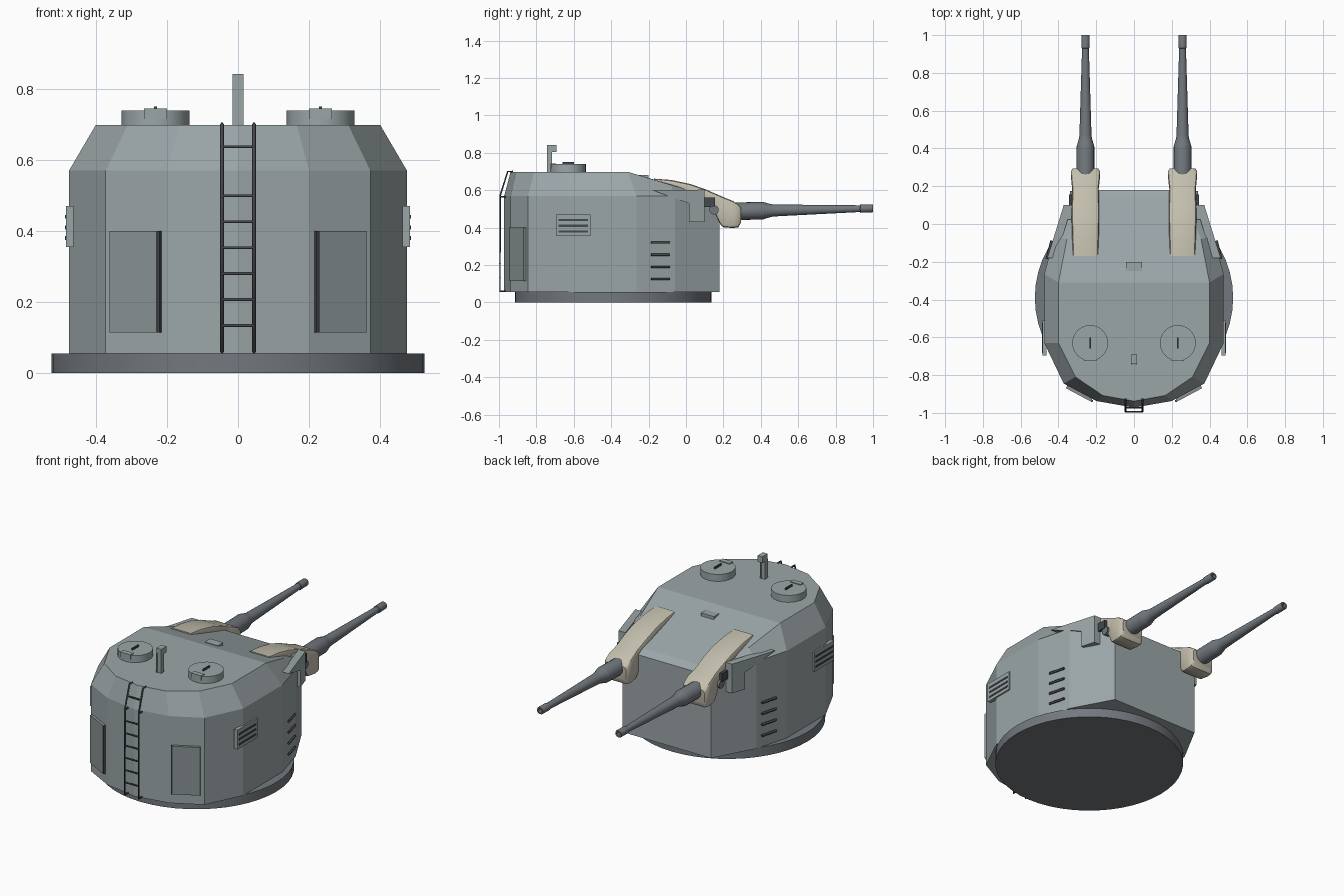
import bpy, bmesh, math
from mathutils import Vector, Matrix

if "Cube" in bpy.data.objects:
    bpy.data.objects.remove(bpy.data.objects["Cube"])


def material(name, rgb):
    m = bpy.data.materials.new(name)
    m.diffuse_color = (*rgb, 1)
    m.use_nodes = True
    m.node_tree.nodes["Principled BSDF"].inputs["Base Color"].default_value = m.diffuse_color
    return m


ARMOUR = material("armour_grey", (0.33, 0.38, 0.39))
PANEL = material("panel_grey", (0.25, 0.29, 0.295))
STEEL = material("gun_steel", (0.17, 0.19, 0.21))
DARK = material("dark_metal", (0.06, 0.065, 0.075))
CANVAS = material("canvas", (0.55, 0.52, 0.42))


def finish(bm, name, mat, smooth=False):
    bmesh.ops.recalc_face_normals(bm, faces=bm.faces[:])
    me = bpy.data.meshes.new(name)
    bm.to_mesh(me)
    bm.free()
    ob = bpy.data.objects.new(name, me)
    bpy.context.collection.objects.link(ob)
    me.materials.append(mat)
    if smooth:
        bpy.ops.object.select_all(action='DESELECT')
        ob.select_set(True)
        bpy.context.view_layer.objects.active = ob
        bpy.ops.object.shade_smooth_by_angle(angle=math.radians(35))
    return ob


def box(name, centre, size, mat, turn=0):
    bm = bmesh.new()
    bmesh.ops.create_cube(bm, size=1, matrix=Matrix.Translation(centre)
                          @ Matrix.Rotation(turn, 4, 'Z') @ Matrix.Diagonal((*size, 1)))
    return finish(bm, name, mat)


def cylinder(name, centre, r, depth, mat, sides, axis='Z'):
    bm = bmesh.new()
    rot = Matrix.Rotation(math.pi / 2, 4, 'Y') if axis == 'X' else Matrix()
    bmesh.ops.create_cone(bm, cap_ends=True, segments=sides, radius1=r, radius2=r, depth=depth,
                          matrix=Matrix.Translation(centre) @ rot)
    return finish(bm, name, mat, True)


def loft(name, rings, mat, smooth=False):
    """Skin closed rings of equal length and cap both ends."""
    bm = bmesh.new()
    vs = [[bm.verts.new(p) for p in r] for r in rings]
    for a, b in zip(vs, vs[1:]):
        for i in range(len(a)):
            j = (i + 1) % len(a)
            bm.faces.new((a[i], a[j], b[j], b[i]))
    bm.faces.new(vs[0][::-1])
    bm.faces.new(vs[-1])
    return finish(bm, name, mat, smooth)


def rod(name, pts, r, mat):
    cu = bpy.data.curves.new(name, 'CURVE')
    cu.dimensions = '3D'
    cu.bevel_depth = r
    cu.bevel_resolution = 1
    cu.use_fill_caps = True
    sp = cu.splines.new('POLY')
    sp.points.add(len(pts) - 1)
    for p, c in zip(sp.points, pts):
        p.co = (*c, 1)
    cu.materials.append(mat)
    ob = bpy.data.objects.new(name, cu)
    bpy.context.collection.objects.link(ob)
    return ob


def mirrored(half):
    """Close a right-hand outline that starts on the centre line at the back."""
    return half + [(-x, y, z) for x, y, z in reversed(half[1:])]


# Turntable ring
cylinder("turntable_ring", (0, -0.39, 0.0275), 0.525, 0.055, STEEL, 48)

# Faceted gun house: walls, sloped shoulder
wall = [(0, -0.972), (0.2, -0.937), (0.372, -0.845), (0.475, -0.63),
        (0.475, -0.265), (0.42, -0.06), (0.29, 0.18)]
shoulder_z = [0.57] * 6 + [0.54]
roof = [(0, -0.938, 0.698), (0.165, -0.908, 0.698), (0.31, -0.81, 0.698), (0.4, -0.63, 0.698),
        (0.4, -0.31, 0.698), (0.355, -0.08, 0.628), (0.265, 0.14, 0.565)]
body = loft("gun_house", [mirrored([(x, y, 0.055) for x, y in wall]),
                          mirrored([(x, y, z) for (x, y), z in zip(wall, shoulder_z)]),
                          mirrored(roof)], ARMOUR)
# split the cap so the flat roof and the sloping front stay planar
bm = bmesh.new()
bm.from_mesh(body.data)
bm.verts.ensure_lookup_table()
n = len(mirrored(roof))
top = [bm.verts[2 * n + i] for i in range(n)]
cap = [f for f in bm.faces if set(f.verts) == set(top)][0]
bmesh.utils.face_split(cap, top[4], top[n - 4])
bm.to_mesh(body.data)
bm.free()

# Roof fittings
box("roof_sight_block", (0, -0.225, 0.67), (0.085, 0.05, 0.025), ARMOUR)
box("periscope_post", (0, -0.73, 0.76), (0.022, 0.022, 0.13), ARMOUR)
box("periscope_head", (0, -0.717, 0.823), (0.032, 0.05, 0.036), ARMOUR)
for s in (-1, 1):
    box("periscope_rib", (s * 0.012, -0.73, 0.755), (0.006, 0.028, 0.115), ARMOUR)

for s in (-1, 1):
    # Roof hatch with hinge and handle
    cylinder("roof_hatch", (s * 0.232, -0.63, 0.718), 0.095, 0.042, ARMOUR, 24)
    box("hatch_hinge", (s * 0.232, -0.709, 0.73), (0.066, 0.03, 0.028), ARMOUR)
    box("hatch_handle", (s * 0.232, -0.63, 0.744), (0.008, 0.06, 0.012), DARK)

    # Rear door on the slanted facet
    a = math.atan2(0.092, 0.172)
    box("rear_door", (s * 0.289, -0.894, 0.2575), (0.15, 0.024, 0.285), PANEL, s * a)
    box("door_hinge_edge", (s * 0.222 if s > 0 else -0.222, -0.937, 0.2575), (0.008, 0.012, 0.285), DARK, s * a)

    # Side ventilator with slats
    box("side_vent", (s * 0.473, -0.603, 0.4125), (0.022, 0.185, 0.115), ARMOUR)
    for z in (0.38, 0.41, 0.44):
        box("vent_slat", (s * 0.484, -0.603, z), (0.006, 0.16, 0.011), DARK)

    # Climbing rungs on the forward side facet
    for i in range(4):
        rod("side_rung", [(s * 0.462, -0.185, 0.125 + i * 0.065),
                          (s * 0.436, -0.088, 0.125 + i * 0.065)], 0.007, DARK)

    # Slanted trunnion cheek plate
    prof = [(-0.18, 0.6), (0.1, 0.603), (0.1, 0.43), (0.015, 0.43), (0.015, 0.53)]
    outer = lambda y: 0.372 - 0.31 * (y - 0.1)
    loft("cheek_plate", [[(s * (outer(y) - d), y, z) for y, z in prof]
                         for d in (0.045, 0)], ARMOUR)
    box("cheek_web", (s * 0.33, 0.06, 0.515), (0.05, 0.07, 0.165), ARMOUR)
    box("trunnion_block", (s * 0.30, 0.12, 0.535), (0.09, 0.07, 0.05), DARK)
    cylinder("trunnion_pin", (s * 0.3, 0.15, 0.495), 0.025, 0.08, STEEL, 16, 'X')

    # Canvas gun cover: (y, top z, bottom z, half width) stations, rounded section
    cx = s * 0.257
    stations = [(-0.17, 0.662, 0.635, 0.066), (-0.08, 0.655, 0.61, 0.07), (0.02, 0.634, 0.575, 0.073),
                (0.1, 0.607, 0.53, 0.073), (0.15, 0.585, 0.49, 0.071), (0.185, 0.57, 0.415, 0.07),
                (0.2, 0.563, 0.402, 0.072), (0.25, 0.543, 0.398, 0.077), (0.28, 0.522, 0.402, 0.077),
                (0.293, 0.508, 0.425, 0.068)]
    rings = []
    for y, t, b, w in stations:
        c = min(0.016, (t - b) * 0.4)
        rings.append([(cx + u, y, v) for u, v in (
            (-w, b + c), (-w + c * 0.3, b + c * 0.3), (-w + c, b), (w - c, b), (w - c * 0.3, b + c * 0.3),
            (w, b + c), (w, t - c), (w - c * 0.3, t - c * 0.3), (w - c, t), (-w + c, t),
            (-w + c * 0.3, t - c * 0.3), (-w, t - c))])
    loft("canvas_gun_cover", rings, CANVAS, True)

    # Turned gun barrel with bore, slightly elevated
    turned = [(0.12, 0.047), (0.41, 0.047), (0.42, 0.044), (0.455, 0.034), (0.47, 0.032),
              (0.93, 0.018), (0.932, 0.022), (0.995, 0.022), (1.0, 0.02), (1.0, 0.012), (0.93, 0.012)]
    loft("gun_barrel", [[(cx + r * math.cos(k * math.tau / 20), y,
                          0.482 + 0.021 * y + r * math.sin(k * math.tau / 20)) for k in range(20)]
                        for y, r in turned], STEEL, True)

    # Ladder rail with stand-offs
    x = s * 0.045
    rod("ladder_rail", [(x, -0.965, 0.06), (x, -0.994, 0.06), (x, -0.994, 0.57),
                        (x, -0.953, 0.7), (x, -0.925, 0.7)], 0.005, DARK)
    rod("ladder_standoff", [(x, -0.994, 0.565), (x, -0.96, 0.565)], 0.005, DARK)

# Ladder rungs
for i in range(6):
    z = 0.134 + i * 0.073
    rod("ladder_rung", [(-0.045, -0.994, z), (0.045, -0.994, z)], 0.0045, DARK)
rod("ladder_rung", [(-0.045, -0.973, 0.637), (0.045, -0.973, 0.637)], 0.0045, DARK)
